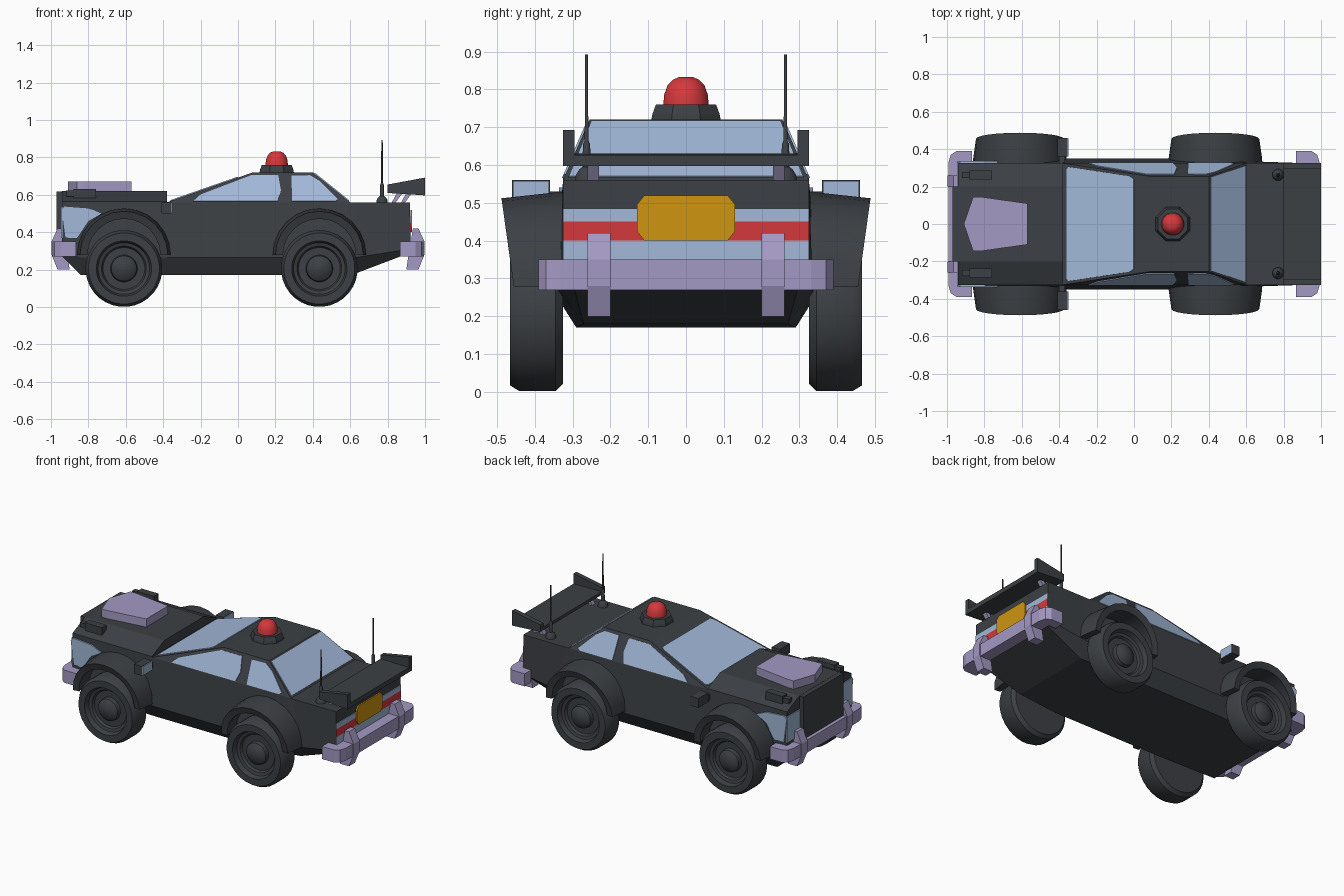
import bpy, bmesh, math
from mathutils import Vector

if "Cube" in bpy.data.objects:
    bpy.data.objects.remove(bpy.data.objects["Cube"])


def material(name, rgb):
    m = bpy.data.materials.new(name)
    m.diffuse_color = (*rgb, 1)
    m.use_nodes = True
    m.node_tree.nodes["Principled BSDF"].inputs["Base Color"].default_value = m.diffuse_color
    return m


DARK = material("charcoal", (0.045, 0.051, 0.058))
GLASS = material("pale blue", (0.36, 0.48, 0.69))
LILAC = material("lilac", (0.37, 0.32, 0.55))
RED = material("red", (0.66, 0.04, 0.045))
AMBER = material("amber", (0.62, 0.30, 0.005))


def make(name, verts, faces, mat, mirror=False, smooth=None):
    me = bpy.data.meshes.new(name)
    bm = bmesh.new()
    vs = [bm.verts.new(v) for v in verts]
    for f in faces:
        bm.faces.new([vs[i] for i in f])
    bmesh.ops.recalc_face_normals(bm, faces=bm.faces)
    bm.to_mesh(me)
    bm.free()
    me.materials.append(mat)
    ob = bpy.data.objects.new(name, me)
    bpy.context.collection.objects.link(ob)
    if smooth:
        me.polygons.foreach_set("use_smooth", [True] * len(me.polygons))
        me.set_sharp_from_angle(angle=math.radians(smooth))
    if mirror:
        mod = ob.modifiers.new("mirror", "MIRROR")
        mod.use_axis = (False, True, False)
        mod.use_clip = mod.use_mirror_merge = False
    return ob


def skin(name, rings, mat, closed=False, **kw):
    """Join equal rings of points; cap the ends unless closed."""
    n, k = len(rings[0]), len(rings)
    faces = []
    for i in range(k if closed else k - 1):
        j = (i + 1) % k
        faces += [(i * n + a, i * n + (a + 1) % n, j * n + (a + 1) % n, j * n + a) for a in range(n)]
    if not closed:
        faces += [tuple(range(n)), tuple(range((k - 1) * n, k * n))]
    return make(name, [p for r in rings for p in r], faces, mat, **kw)


def prism(name, pts, axis, a, b, mat, **kw):
    """Extrude a 2D outline along an axis from a to b."""
    put = {"x": lambda p, t: (t, p[0], p[1]), "y": lambda p, t: (p[0], t, p[1]),
           "z": lambda p, t: (p[0], p[1], t)}[axis]
    return skin(name, [[put(p, t) for p in pts] for t in (a, b)], mat, **kw)


def box(name, x, y, z, mat, **kw):
    return prism(name, [(x[0], y[0]), (x[1], y[0]), (x[1], y[1]), (x[0], y[1])], "z", *z, mat, **kw)


def plate(name, pts, mat, out, **kw):
    """Thin plate straddling a flat face, raised along direction out."""
    d = Vector(out).normalized()
    return skin(name, [[Vector(p) + d * t for p in pts] for t in (-0.004, 0.005)], mat, **kw)


def lathe(name, prof, centre, axis, n, mat, **kw):
    """Spin (radius, offset) points round the z or y axis."""
    c, rings = Vector(centre), []
    for r, h in prof:
        ring = []
        for i in range(n):
            a = 2 * math.pi * (i + 0.5) / n
            u, v = r * math.cos(a), r * math.sin(a)
            ring.append(c + Vector((u, v, h) if axis == "z" else (u, h, v)))
        rings.append(ring)
    return skin(name, rings, mat, **kw)


def sym(x, half):
    return [(x, y, z) for y, z in half] + [(x, -y, z) for y, z in reversed(half)]


# Main body shell
skin("body", [
    sym(-0.94, [(0.30, 0.27), (0.325, 0.31), (0.325, 0.56)]),
    sym(-0.84, [(0.28, 0.17), (0.335, 0.265), (0.325, 0.56)]),
    sym(-0.38, [(0.29, 0.17), (0.35, 0.265), (0.325, 0.56)]),
    sym(0.35, [(0.29, 0.17), (0.35, 0.265), (0.325, 0.56)]),
    sym(0.63, [(0.27, 0.18), (0.335, 0.265), (0.325, 0.56)]),
    sym(0.92, [(0.30, 0.29), (0.325, 0.31), (0.325, 0.56)])], DARK)

# Raised hood and nose
hood = [(0.325, 0.55), (0.325, 0.565), (0.2, 0.62)]
skin("hood", [sym(-0.94, hood), sym(-0.38, hood)], DARK)
box("nose", (-0.97, -0.9), (-0.2, 0.2), (0.30, 0.619), DARK)

# Cabin with windows laid on its sloping faces
skin("cabin", [[(-0.38, -0.325, 0.56), (0.6, -0.325, 0.56), (0.6, 0.325, 0.56), (-0.38, 0.325, 0.56)],
               [(0.08, -0.255, 0.72), (0.4, -0.255, 0.72), (0.4, 0.255, 0.72), (0.08, 0.255, 0.72)]], DARK)


def side(x, z):
    return (x, 0.325 - (z - 0.56) * 0.4375, z)


def front(x, y):
    return (x, y, 0.56 + (x + 0.38) * 0.348)


def rear(x, y):
    return (x, y, 0.72 - (x - 0.4) * 0.8)


plate("front_side_window", [side(*p) for p in [(-0.24, 0.564), (-0.2, 0.6), (0.07, 0.703), (0.215, 0.703),
      (0.23, 0.62), (0.21, 0.564)]], GLASS, (0, 0.16, 0.07), mirror=True)
plate("rear_side_window", [side(*p) for p in [(0.29, 0.564), (0.285, 0.7), (0.385, 0.703), (0.44, 0.67),
      (0.535, 0.575), (0.52, 0.564)]], GLASS, (0, 0.16, 0.07), mirror=True)
plate("windshield", [front(*p) for p in [(-0.36, -0.29), (-0.35, -0.305), (-0.02, -0.255), (0, -0.24),
      (0, 0.24), (-0.02, 0.255), (-0.35, 0.305), (-0.36, 0.29)]], GLASS, (-0.348, 0, 1))
plate("rear_window", [rear(*p) for p in [(0.408, -0.25), (0.592, -0.31), (0.592, 0.31), (0.408, 0.25)]],
      GLASS, (0.8, 0, 1))

# Headlights wrap from the front face to the sides
plate("headlight_front", [(-0.941, y, z) for y, z in [(0.2, 0.37), (0.328, 0.37), (0.328, 0.535), (0.2, 0.535)]],
      GLASS, (-1, 0, 0), mirror=True)
plate("headlight_side", [(x, 0.331, z) for x, z in [(-0.945, 0.52), (-0.93, 0.54), (-0.8, 0.53), (-0.73, 0.5),
      (-0.8, 0.46), (-0.86, 0.37), (-0.925, 0.37)]], GLASS, (0, 1, 0), mirror=True)

# Wheels and flared arches
tyre = [(0.02, 0.325), (0.185, 0.325), (0.205, 0.345), (0.205, 0.44), (0.19, 0.465), (0.148, 0.465),
        (0.138, 0.435), (0.12, 0.43), (0.112, 0.415), (0.072, 0.415), (0.068, 0.44), (0.045, 0.458), (0.01, 0.465)]
for label, cx in (("front", -0.61), ("rear", 0.435)):
    lathe(label + "_wheel", tyre, (cx, 0, 0.206), "y", 32, DARK, mirror=True, smooth=35)
    rings = []
    for i in range(13):
        a = math.pi * i / 12
        ring = []
        for r, y, lean in [(0.25, 0.3, 0), (0.25, 0.35, 0), (0.235, 0.455, 0.14), (0.195, 0.45, 0.12), (0.21, 0.3, 0)]:
            z = r * math.sin(a)
            ring.append((cx + r * math.cos(a), y + lean * z, 0.277 + z))
        rings.append(ring)
    skin(label + "_arch", rings, DARK, mirror=True, smooth=35)

# Wrap-round bumpers with upright guards
half = [(0.865, 0.39), (0.95, 0.39), (0.98, 0.37), (0.992, 0.33)]
outline = half + [(x, -y) for x, y in reversed(half)] + [(0.865, -0.325), (0.915, -0.325), (0.915, 0.325), (0.865, 0.325)]
guard = [(0.9, 0.2), (0.965, 0.2), (0.997, 0.28), (0.997, 0.35), (0.965, 0.42), (0.935, 0.42), (0.915, 0.3)]
for label, s in (("front", -1), ("rear", 1)):
    prism(label + "_bumper", [(s * x, y) for x, y in outline], "z", 0.27, 0.35, LILAC)
    prism(label + "_bumper_guard", [(s * x, z) for x, z in guard], "y", 0.2, 0.26, LILAC, mirror=True)

# Rear stripes and number panel
for name, z0, z1, mat in (("upper_stripe", 0.45, 0.485, GLASS), ("red_stripe", 0.4, 0.45, RED),
                          ("lower_stripe", 0.34, 0.4, GLASS)):
    box(name, (0.917, 0.924), (-0.325, 0.325), (z0, z1), mat)
prism("rear_panel", [(-0.13, 0.425), (-0.11, 0.4), (0.11, 0.4), (0.13, 0.425), (0.13, 0.495), (0.11, 0.52),
      (-0.11, 0.52), (-0.13, 0.495)], "x", 0.922, 0.93, AMBER)

# Spoiler on slanted struts
prism("spoiler_wing", [(0.8, 0.61), (1, 0.597), (1, 0.627), (0.8, 0.63)], "y", -0.3, 0.3, DARK)
prism("spoiler_end", [(0.8, 0.61), (1, 0.597), (1, 0.692), (0.8, 0.655)], "y", 0.295, 0.325, DARK, mirror=True)
for x in (0.82, 0.87):
    prism("spoiler_strut", [(x, 0.555), (x + 0.02, 0.555), (x + 0.06, 0.61), (x + 0.03, 0.61)], "y", 0.23, 0.26,
          LILAC, mirror=True)

# Hood scoop and hood lamps
prism("hood_scoop", [(-0.91, 0), (-0.86, -0.145), (-0.82, -0.145), (-0.57, -0.11), (-0.57, 0.11), (-0.82, 0.145),
      (-0.86, 0.145)], "z", 0.6, 0.672, LILAC)
box("hood_lamp", (-0.88, -0.76), (0.238, 0.285), (0.58, 0.632), DARK, mirror=True)
box("hood_lamp_head", (-0.92, -0.87), (0.245, 0.278), (0.592, 0.622), DARK, mirror=True)

# Door mirrors
box("mirror_housing", (-0.41, -0.355), (0.36, 0.46), (0.5, 0.56), DARK, mirror=True)
box("mirror_glass", (-0.357, -0.35), (0.362, 0.458), (0.502, 0.558), GLASS, mirror=True)
box("mirror_stalk", (-0.4, -0.37), (0.32, 0.365), (0.5, 0.53), DARK, mirror=True)

# Roof beacon
lathe("beacon_base", [(0.1, 0.715), (0.096, 0.735), (0.086, 0.76)], (0.207, 0, 0), "z", 8, DARK)
lathe("beacon_dome", [(0.061, 0.758), (0.059, 0.785), (0.05, 0.81), (0.036, 0.825), (0.02, 0.832)],
      (0.207, 0, 0), "z", 16, RED, smooth=30)

# Antennas
lathe("antenna", [(0.032, 0.555), (0.03, 0.572), (0.02, 0.588), (0.011, 0.595), (0.01, 0.655), (0.005, 0.665),
      (0.004, 0.892)], (0.77, 0.263, 0), "z", 12, DARK, mirror=True, smooth=40)
